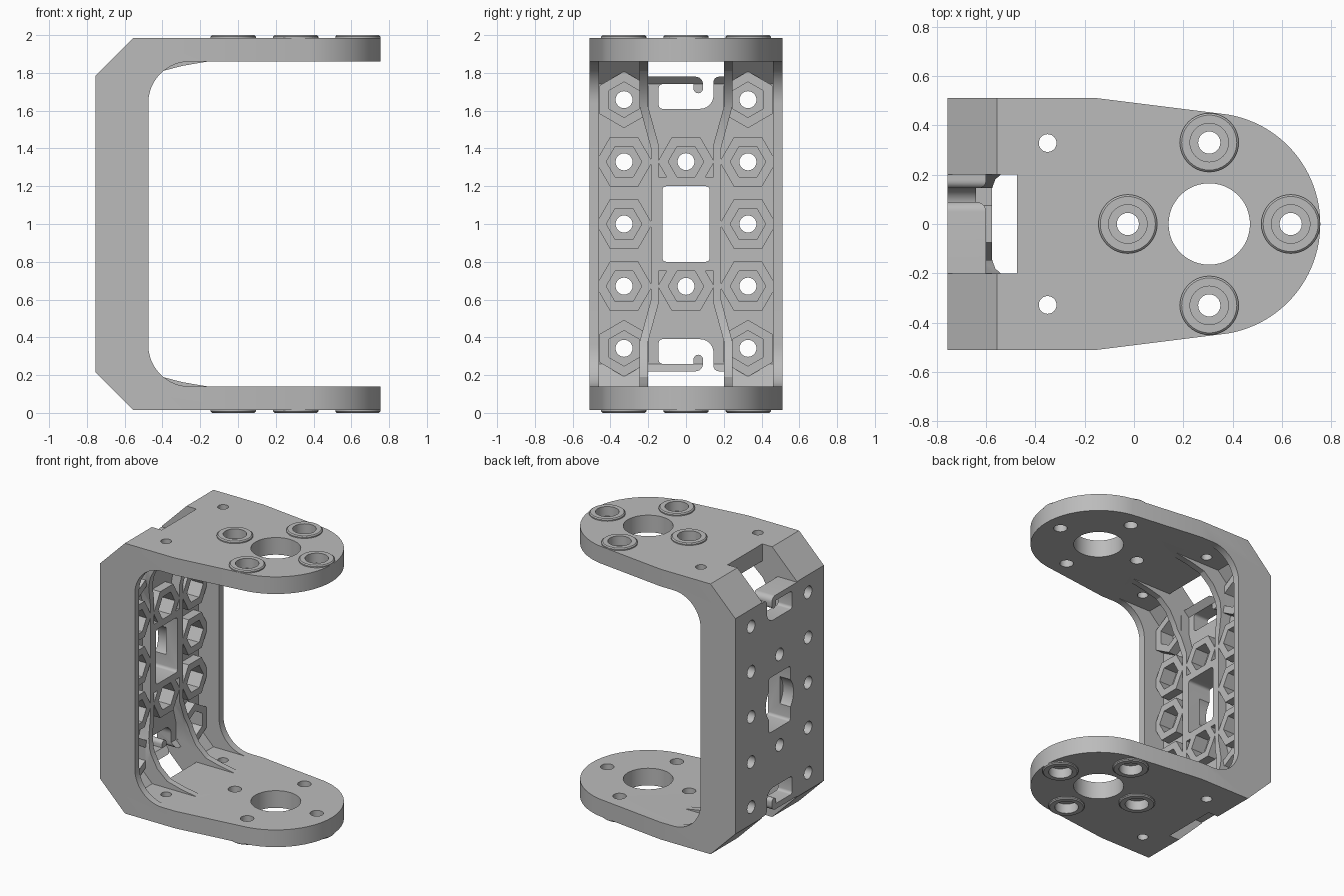
import bpy, bmesh
from math import cos, sin, pi, radians

if "Cube" in bpy.data.objects:
    bpy.data.objects.remove(bpy.data.objects["Cube"], do_unlink=True)

grey = bpy.data.materials.new("light_grey")
grey.use_nodes = True
grey.diffuse_color = (0.5, 0.5, 0.5, 1)
grey.node_tree.nodes["Principled BSDF"].inputs["Base Color"].default_value = (0.5, 0.5, 0.5, 1)


def arc(cx, cy, r, start, end, n=16):
    angles = [radians(start + (end - start) * i / n) for i in range(n + 1)]
    return [(cx + r * cos(a), cy + r * sin(a)) for a in angles]


def ring(cx, cy, r, n=40, turn=0):
    return arc(cx, cy, r, turn, turn + 360, n)[:-1]


def rect(a, b, c, d):
    return [(a, c), (b, c), (b, d), (a, d)]


def flip(pts, s):
    """Mirror the second coordinate about mid height."""
    return [(a, 1 + s * (b - 1)) for a, b in pts]


def prism(axis, pts, lo, hi, taper=1.0):
    """Extrude a 2D outline along an axis, optionally tapering the far end."""
    place = {"x": lambda a, b, t: (t, a, b),
             "y": lambda a, b, t: (a, t, b),
             "z": lambda a, b, t: (a, b, t)}[axis]
    ca = sum(p[0] for p in pts) / len(pts)
    cb = sum(p[1] for p in pts) / len(pts)
    bm = bmesh.new()
    low = [bm.verts.new(place(a, b, lo)) for a, b in pts]
    high = [bm.verts.new(place(ca + (a - ca) * taper, cb + (b - cb) * taper, hi))
            for a, b in pts]
    bm.faces.new(low)
    bm.faces.new(high)
    for i in range(len(pts)):
        j = (i + 1) % len(pts)
        bm.faces.new((low[i], low[j], high[j], high[i]))
    bmesh.ops.recalc_face_normals(bm, faces=bm.faces)
    mesh = bpy.data.meshes.new("part")
    bm.to_mesh(mesh)
    bm.free()
    mesh.materials.append(grey)
    ob = bpy.data.objects.new("part", mesh)
    bpy.context.collection.objects.link(ob)
    return ob


def combine(target, other, operation):
    bpy.context.view_layer.objects.active = target
    mod = target.modifiers.new("bool", "BOOLEAN")
    mod.operation = operation
    mod.solver = "EXACT"
    mod.object = other
    bpy.ops.object.modifier_apply(modifier=mod.name)
    bpy.data.objects.remove(other, do_unlink=True)


def cut(*args):
    combine(bracket, prism(*args), "DIFFERENCE")


def add(*args):
    combine(bracket, prism(*args), "UNION")


OUT, FLOOR, RIB, EDGE = -0.755, -0.64, -0.575, -0.475
LOW, HIGH = 0.015, 1.985

# U-shaped body with chamfered outside and rounded inside corners
top = [(0.8, HIGH), (-0.555, HIGH), (OUT, 1.785)]
inner = arc(-0.255, 1.64, 0.22, 180, 90) + [(0.8, 1.86)]
profile = top + flip(top, -1)[::-1] + flip(inner, -1)[::-1] + inner
bracket = prism("y", profile, -0.51, 0.51)
bracket.name = "servo_bracket"

# Rounded plan of the two arms
plan = ([(-0.9, -0.6), (-0.9, 0.6), (-0.15, 0.6), (-0.15, 0.51)]
        + arc(0.305, 0, 0.45, 80, -80, 48) + [(-0.15, -0.51), (-0.15, -0.6)])
combine(bracket, prism("z", plan, -0.1, 2.1), "INTERSECT")

# Hollow inside of the back wall, sloped behind the chamfers
slope = [(FLOOR, 1.74), (-0.52, 1.86), (-0.2, 1.86)]
cut("y", slope + flip(slope, -1)[::-1], -0.46, 0.46)

# Curved stiffening ribs running out along the arms
gusset = [(RIB, 1.42), (-0.562, 1.55), (-0.53, 1.65), (-0.48, 1.74), (-0.4, 1.81),
          (-0.29, 1.838), (-0.15, 1.862), (-0.15, 1.87), (-0.66, 1.87)]
gusset_profile = gusset + flip(gusset, -1)[::-1]
path = [(0.145, 1.42), (0.2, 1.62), (0.2, 1.9), (0.245, 1.9), (0.245, 1.62), (0.185, 1.4)]
for side in (1, -1):
    outline = [(side * y, z) for y, z in path]
    rib = prism("x", outline + flip(outline, -1)[::-1], -0.7, 0)
    combine(rib, prism("y", gusset_profile, -0.4, 0.4), "INTERSECT")
    combine(bracket, rib, "UNION")

# Raised frame around the middle window
add("x", rect(-0.165, 0.165, 0.75, 1.25), -0.66, RIB)

# Hexagonal nut holders with bolt holes
spots = [(0, 1 + s * 0.33, 0) for s in (1, -1)]
for y in (-0.328, 0.328):
    spots += [(y, 1 + k * 0.329, 30 if abs(k) == 2 else 0) for k in range(-2, 3)]
for y, z, turn in spots:
    add("x", ring(y, z, 0.15, 6, turn), -0.66, RIB)
for y, z, turn in spots:
    cut("x", ring(y, z, 0.094, 6, turn), -0.68, -0.5)
    cut("x", ring(y, z, 0.045, 24), -0.9, -0.6)

# Middle window with a round recess at the back
window = []
for y, z, a in ((0.105, 1.18, 0), (-0.105, 1.18, 90), (-0.105, 0.82, 180), (0.105, 0.82, 270)):
    window += arc(y, z, 0.02, a, a + 90, 4)
cut("x", window, -0.9, -0.4)
cut("x", ring(0, 1, 0.16), -0.9, -0.67)

for s in (1, -1):
    # Cable notch through the corner
    cut("z", rect(-0.9, EDGE, -0.2, 0.2), 1 + s * 0.78, 1 + s * 1.2)
    # Cable slot with its hook
    slot = ([(0.18, 1.8), (0.18, 1.78)] + arc(0.175, 1.75, 0.03, 90, 180, 6)
            + arc(0.075, 1.68, 0.07, 0, -90, 10)
            + arc(-0.125, 1.63, 0.02, 270, 180, 4) + arc(-0.125, 1.72, 0.02, 180, 90, 4)
            + [(0.04, 1.74)] + arc(0.065, 1.717, 0.025, 180, 360, 10)
            + arc(0.05, 1.74, 0.04, 0, 90, 6) + [(0.05, 1.8)])
    cut("x", flip(slot, s), -0.9, -0.55)

    # Raised screw collars, counterbores and holes on the arms
    face, tip = 1 + s * 0.97, 1 + s
    collars = [(0.305, 0.33), (0.305, -0.33), (-0.025, 0), (0.635, 0)]
    for x, y in collars:
        add("z", ring(x, y, 0.12), face, 1 + s * 0.993)
        add("z", ring(x, y, 0.12), 1 + s * 0.992, tip, 0.93)
        cut("z", ring(x, y, 0.078), 1 + s * 0.93, 1 + s * 1.1)
        cut("z", ring(x, y, 0.045, 24), 1 + s * 0.8, 1 + s * 1.1)
    cut("z", ring(0.305, 0, 0.165, 48), 1 + s * 0.8, 1 + s * 1.1)
    for y in (-0.328, 0.328):
        cut("z", ring(-0.35, y, 0.036, 24), 1 + s * 0.8, 1 + s * 1.1)

# Smooth the round faces and keep the corners crisp
bpy.ops.object.select_all(action="DESELECT")
bracket.select_set(True)
bpy.context.view_layer.objects.active = bracket
bpy.ops.object.shade_smooth_by_angle(angle=radians(25))
